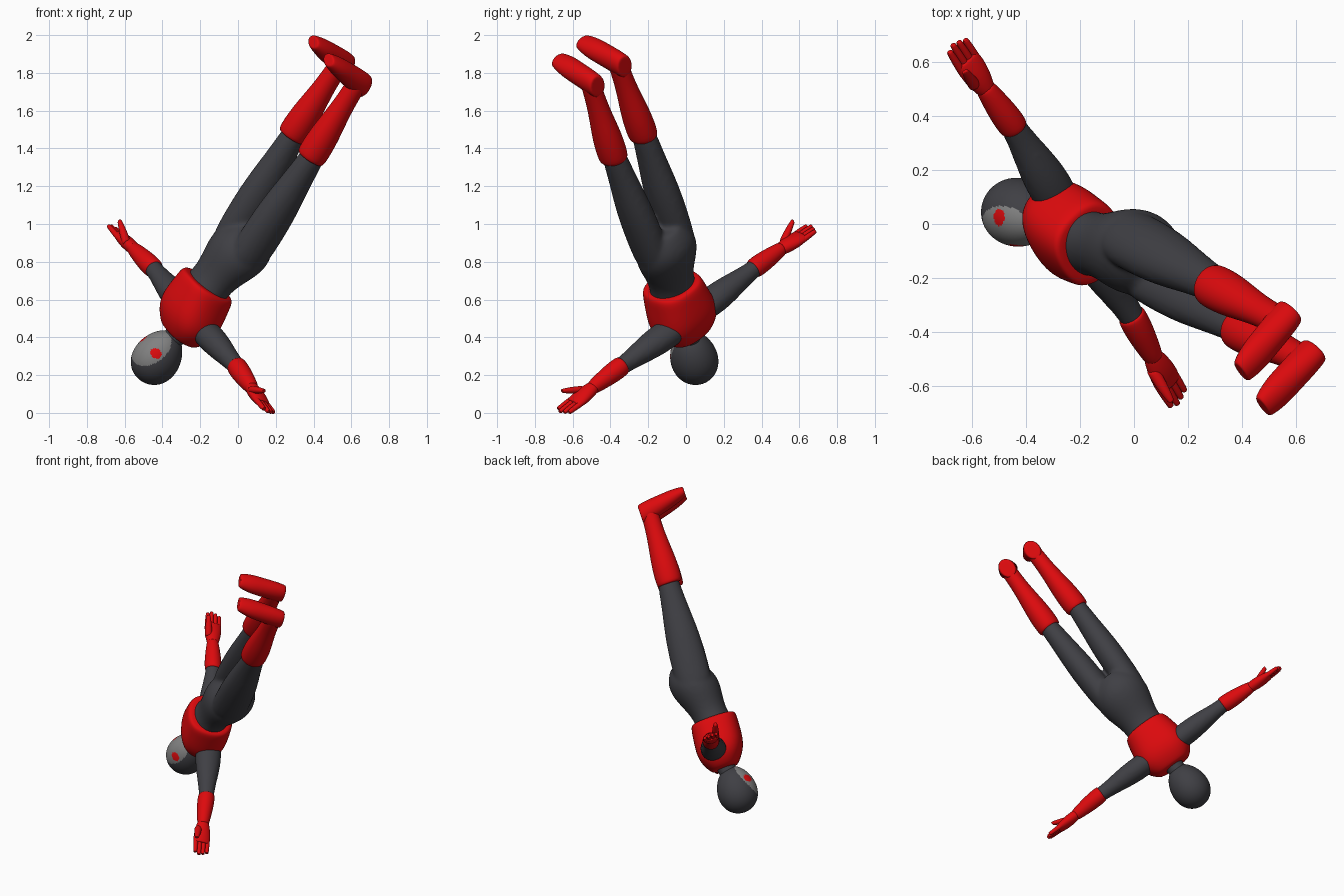
import bpy, bmesh
from math import sin, cos, tau, atan2, hypot, copysign
from mathutils import Vector, Matrix

default_cube = bpy.data.objects.get("Cube")
if default_cube:
    bpy.data.objects.remove(default_cube)

# The figure is modelled upright (front -y, arms out) and tipped head down by POSE
side = Vector((-.45, .72, .53)).normalized()
up = Vector((-.56, .24, -.79))
face = side.cross(up).normalized()
up = face.cross(side)
POSE = Matrix((side, -face, up)).transposed().to_4x4()
POSE.translation = (.01, -.11, .87)


def make_material(name, colour):
    material = bpy.data.materials.new(name)
    material.use_nodes = True
    material.diffuse_color = (*colour, 1)
    shader = material.node_tree.nodes["Principled BSDF"]
    shader.inputs["Base Color"].default_value = (*colour, 1)
    return material


RED = make_material("red", (.72, .003, .004))
SUIT = make_material("charcoal", (.05, .05, .058))
GREY = make_material("mask grey", (.22, .22, .22))


def add_tube(bm, start, end, radii, flat=(1, 1), power=1, sides=14):
    """Evenly spaced rings from start to end; flat is depth over width, a low power is boxy."""
    start, end = Vector(start), Vector(end)
    span = end - start
    along = max(range(3), key=lambda k: abs(span[k]))
    across, deep = [row for k, row in enumerate(Matrix.Identity(3)) if k != along]
    last = len(radii) - 1
    rings = [(k / last, r) for k, r in enumerate(radii)]
    # Smaller copies of both end rings keep the rims crisp
    rings = [(0, radii[0] * .8)] + rings + [(1, radii[-1] * .8)]
    loops = []
    for t, radius in rings:
        depth = radius * (flat[0] + (flat[1] - flat[0]) * t)
        loops.append([])
        for k in range(sides):
            c, s = [copysign(abs(w) ** power, w) for w in (cos(tau * k / sides), sin(tau * k / sides))]
            loops[-1].append(bm.verts.new(start + span * t + across * radius * c + deep * depth * s))
    for low, high in zip(loops, loops[1:]):
        for k in range(sides):
            bm.faces.new((low[k - 1], low[k], high[k], high[k - 1]))
    bm.faces.new(loops[0])
    bm.faces.new(loops[-1])


def finish(name, bm, materials, mirror=False, smooth=True):
    bmesh.ops.recalc_face_normals(bm, faces=bm.faces)
    mesh = bpy.data.meshes.new(name)
    bm.to_mesh(mesh)
    bm.free()
    for material in materials:
        mesh.materials.append(material)
    mesh.shade_smooth()
    part = bpy.data.objects.new(name, mesh)
    bpy.context.collection.objects.link(part)
    part.matrix_world = POSE
    if mirror:
        part.modifiers.new("Mirror", "MIRROR")
    if smooth:
        subdivision = part.modifiers.new("Smooth", "SUBSURF")
        subdivision.levels = subdivision.render_levels = 2
    return part


def tube(name, material, start, end, radii, flat=(1, 1), power=1, mirror=True):
    bm = bmesh.new()
    add_tube(bm, start, end, radii, flat, power)
    finish(name, bm, [material], mirror)


# Suited body: trunk, neck, legs and arms fused into one skin
bm = bmesh.new()
add_tube(bm, (0, .03, -.14), (0, -.06, .4), (.1, .175, .18, .15, .125, .14, .13), (.9, .9))
add_tube(bm, (0, -.01, .5), (0, -.03, .7), (.07, .06, .06))
for s in (-1, 1):
    add_tube(bm, (.09 * s, 0, .03), (.11 * s, -.055, -.7), (.085, .092, .09, .072, .062), (1.4, 1.1))
    add_tube(bm, (.1 * s, .02, .46), (.55 * s, .02, .45), (.085, .088, .072, .052, .046), (.85, 1))
body = finish("body", bm, [SUIT])
remesh = body.modifiers.new("Fuse", "REMESH")
remesh.mode = "VOXEL"
remesh.voxel_size = .012
remesh.use_smooth_shade = True
soften = body.modifiers.new("Soften", "SMOOTH")
soften.iterations = 6

# Vest
tube("vest", RED, (0, -.04, .25), (0, -.01, .58), (.155, .168, .182, .192, .18, .125), (1, .72),
     .8, mirror=False)

# Boots
tube("boot_shafts", RED, (.11, -.06, -.65), (.1, -.085, -1.15), (.08, .08, .065, .053, .053), (1.1, 1.1))
tube("boot_feet", RED, (.1, -.025, -1.135), (.09, -.34, -1.19), (.054, .06, .062, .066, .052), (1.3, .65))

# Gloves
tube("glove_cuffs", RED, (.48, .02, .45), (.7, .01, .46), (.056, .056, .048, .038))
tube("palms", RED, (.68, .01, .46), (.84, .01, .47), (.036, .05, .058, .054), (.9, .45))

# Fingers and thumbs
bm = bmesh.new()
for finger in range(4):
    y = .026 * finger - .03
    reach = .93 - abs(y) / 2
    add_tube(bm, (.79, y, .47), (reach, y, .47), (.017, .017, .013), sides=8)
add_tube(bm, (.73, -.02, .46), (.85, -.045, .4), (.026, .024, .014), sides=8)
finish("fingers", bm, [RED], mirror=True)

# Head: an egg, widest near the crown, with mask and eye areas chosen by position
bm = bmesh.new()
bmesh.ops.create_uvsphere(bm, u_segments=112, v_segments=80, radius=1)
for f in bm.faces:
    spot = f.calc_center_median()
    turn = atan2(abs(spot.x), -spot.y) - .7
    in_mask = spot.y < 0 and hypot(spot.x / .85, (spot.z + .23) / .73) < 1
    in_eye = hypot(turn / .28, (spot.z + .25) / .16) < 1
    f.material_index = 2 if in_mask and in_eye else int(in_mask)
for v in bm.verts:
    taper = 1 + v.co.z / 9
    v.co = (v.co.x * taper * .123, v.co.y * taper * .128 - .036, v.co.z * .155 + .735)
finish("head", bm, [SUIT, GREY, RED], smooth=False)
